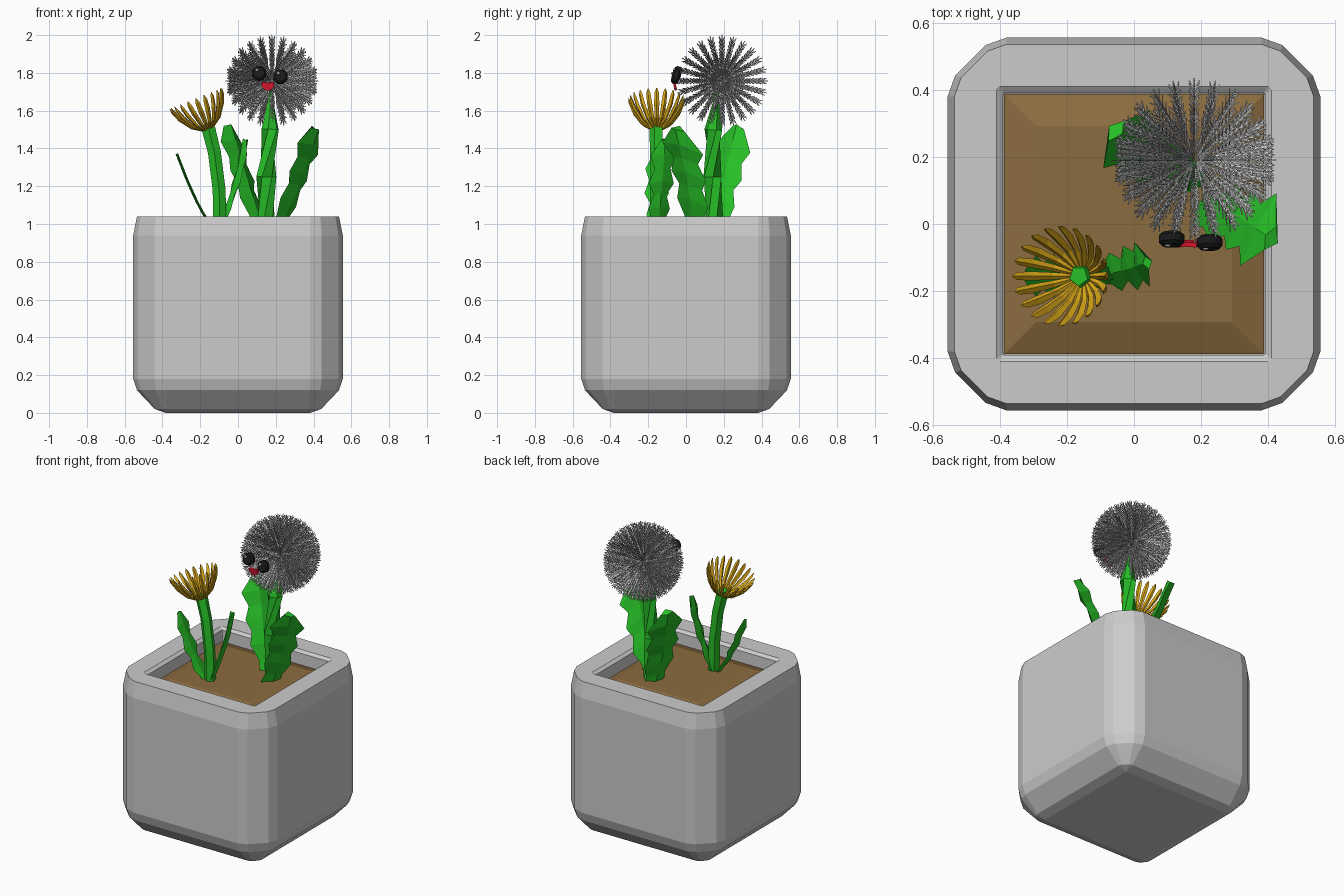
import bpy, bmesh
from math import sin, cos, pi, radians
from mathutils import Vector as V, Matrix

if "Cube" in bpy.data.objects:
    bpy.data.objects.remove(bpy.data.objects["Cube"])


def mat(name, r, g, b):
    m = bpy.data.materials.new(name)
    m.diffuse_color = (r, g, b, 1)
    m.use_nodes = True
    m.node_tree.nodes["Principled BSDF"].inputs["Base Color"].default_value = m.diffuse_color
    return m


GREEN = mat("leaf_green", 0.02, 0.52, 0.02)
YELLOW = mat("petal_yellow", 0.75, 0.42, 0.01)
SOIL = mat("soil_brown", 0.26, 0.15, 0.05)
BLACK = mat("eye_black", 0.01, 0.01, 0.01)
WHITE = mat("glint_white", 1, 1, 1)
RED = mat("mouth_red", 0.8, 0.01, 0.03)


def finish(bm, name, material=None):
    bmesh.ops.remove_doubles(bm, verts=bm.verts, dist=1e-4)
    bmesh.ops.recalc_face_normals(bm, faces=bm.faces)
    me = bpy.data.meshes.new(name)
    bm.to_mesh(me)
    bm.free()
    ob = bpy.data.objects.new(name, me)
    bpy.context.collection.objects.link(ob)
    if material:
        me.materials.append(material)
    return ob


def loft(bm, rings, caps=(True, True)):
    rows = [[bm.verts.new(p) for p in ring] for ring in rings]
    n = len(rows[0])
    for a, b in zip(rows, rows[1:]):
        for i in range(n):
            bm.faces.new((a[i], a[(i + 1) % n], b[(i + 1) % n], b[i]))
    if caps[0]:
        bm.faces.new(rows[0][::-1])
    if caps[1]:
        bm.faces.new(rows[-1])


def square_ring(core, e, z):
    """Square of half-size core, grown by e with a three-segment corner."""
    pts = []
    for k in range(4):
        for a, b in ((1, 0), (.87, .36), (.36, .87), (0, 1)):
            p = V((core + e * a, core + e * b, z))
            pts.append(Matrix.Rotation(k * pi / 2, 3, 'Z') @ p)
    return pts


def tube(bm, path, radii, sides):
    """Polygonal tube along a path."""
    path = [V(p) for p in path]
    rings = []
    for i, (p, r) in enumerate(zip(path, radii)):
        d = (path[min(i + 1, len(path) - 1)] - path[max(i - 1, 0)]).normalized()
        q = d.to_track_quat('Z', 'Y')
        rings.append([p + q @ V((r * cos(2 * pi * k / sides), r * sin(2 * pi * k / sides), 0))
                      for k in range(sides)])
    loft(bm, rings)


# pot: rounded block with a recessed square opening
bm = bmesh.new()
prof = [(.38, .001, 0), (.38, .06, .02), (.38, .155, .12), (.38, .175, .18), (.38, .175, .94),
        (.38, .155, 1.04), (.4, .01, 1.04), (.385, .005, 1.025), (.385, .003, .9)]
loft(bm, [square_ring(*p) for p in prof])
finish(bm, "pot")

# soil: shallow mound
bm = bmesh.new()
loft(bm, [square_ring(.385, .002, .91), square_ring(.385, .002, .95), square_ring(.29, .002, .985)])
finish(bm, "soil", SOIL)

# stems
bm = bmesh.new()
tube(bm, [(.15, .155, .95), (.15, .14, 1.25), (.17, .145, 1.5), (.172, .165, 1.7)],
     [.053, .053, .048, .006], 6)
finish(bm, "seed_head_stem", GREEN)
bm = bmesh.new()
tube(bm, [(-.095, -.155, .95), (-.1, -.155, 1.18), (-.125, -.155, 1.38), (-.155, -.155, 1.5),
          (-.165, -.155, 1.53)], [.036, .036, .036, .038, .03], 5)
finish(bm, "flower_stem", GREEN)


# leaves: toothed blades with a diamond section
def leaf(name, path, across, widths, thick):
    path = [V(p) for p in path]
    across = V(across).normalized()
    n = len(widths)
    rings = []
    for i, w in enumerate(widths):
        t = i / (n - 1) * (len(path) - 1)
        k = min(int(t), len(path) - 2)
        p = path[k].lerp(path[k + 1], t - k)
        d = path[k + 1] - path[k]
        nrm = across.cross(d).normalized() * thick
        droop = d.normalized() * (w * .3)
        rings.append([p + across * w - droop, p + nrm, p - across * w - droop, p - nrm])
    bm = bmesh.new()
    loft(bm, rings)
    finish(bm, name, GREEN)


leaf("leaf_right", [(.2, .05, .96), (.29, .03, 1.17), (.345, 0, 1.33), (.41, -.045, 1.51)],
     (.1, .2, -.06), [.07, .06, .095, .07, .105, .075, .125, .04], .024)
leaf("leaf_back", [(.12, .17, .96), (.05, .19, 1.17), (.0, .235, 1.33), (-.055, .28, 1.52)],
     (.12, .15, -.05), [.07, .06, .095, .07, .105, .075, .115, .04], .024)
leaf("leaf_inner", [(-.1, -.15, .96), (-.04, -.14, 1.12), (.01, -.125, 1.28), (.04, -.115, 1.45)],
     (-.04, .12, 0), [.03, .035, .06, .035, .07, .045, .07, .02], .015)
leaf("leaf_left", [(-.12, -.155, .96), (-.2, -.155, 1.08), (-.265, -.155, 1.22), (-.325, -.155, 1.375)],
     (0, 1, 0), [.03, .03, .055, .035, .065, .04, .06, .02], .007)

# yellow flower: a tilted cup of slim pointed petals
bm = bmesh.new()
tilt = Matrix.Translation((-.157, -.155, 1.5)) @ Matrix.Rotation(radians(-22), 4, 'Y')
for k in range(20):
    rot = tilt @ Matrix.Rotation(2 * pi * k / 20, 4, 'Z')
    rings = []
    for r, z, w in ((.022, .0, .006), (.075, .04, .011), (.118, .105, .014), (.14, .155, .011), (.148, .178, .002)):
        rings.append([rot @ V(p) for p in ((r + w * .4, -w, z), (r + w * .8, 0, z - w * .4),
                                          (r + w * .4, w, z), (r - w * .4, 0, z + w * .4))])
    loft(bm, rings)
finish(bm, "flower_petals", YELLOW)

# seed head: feathered spokes on a latitude grid whose poles lie on x
C, R = V((.18, .19, 1.757)), .245


def spoke(bm, d):
    q = d.to_track_quat('Z', 'Y')
    if abs(d.x) < .999:
        u = (V((1, 0, 0)) - d * d.x).normalized()
    else:
        u = V((0, 1, 0))
    v = d.cross(u)
    tube(bm, [C + d * .02, C + d * R], [.0025, .0025], 3)
    for s in range(6):
        r0 = .1 + s * .022
        for k in range(4):
            side = (u if k % 2 else v) * (1 if k < 2 else -1)
            a = C + d * r0
            b = C + d * (r0 + .028) + side * (.011 + .001 * s)
            tube(bm, [a, b], [.003, .002], 3)


bm = bmesh.new()
dirs = [V((1, 0, 0)), V((-1, 0, 0))]
for i in range(1, 12):
    th = pi * i / 12
    for j in range(24):
        ph = 2 * pi * j / 24
        dirs.append(V((cos(th), sin(th) * cos(ph), sin(th) * sin(ph))))
for d in dirs:
    spoke(bm, d)
me_head = finish(bm, "seed_head")


# face: bevelled disc eyes with glints, and a half-round mouth
def disc(name, centre, normal, outline, material):
    q = V(normal).normalized().to_track_quat('Z', 'Y')
    bm = bmesh.new()
    loft(bm, [[V(centre) + q @ V((x * s, y * s, h)) for x, y in pts]
              for pts, s, h in outline])
    return finish(bm, name, material)


def circle(r, n=20):
    return [(r * cos(2 * pi * k / n), r * sin(2 * pi * k / n)) for k in range(n)]


for side, e in (("left", V((.112, -.045, 1.797))), ("right", V((.225, -.055, 1.78)))):
    nrm = V((.02, -1, .22)).normalized()
    c = circle(.038)
    disc("eye_" + side, e, nrm, [(c, .75, -.02), (c, 1, -.011), (c, 1, .01), (c, .75, .02)], BLACK)
    g = circle(.009, 10)
    disc("glint_" + side, e + nrm * .02 + V((-.012, 0, .014)), nrm, [(g, 1, -.002), (g, .7, .003)], WHITE)

half = [(.034 * cos(a), .036 * sin(a) + .01) for a in [pi + pi * k / 10 for k in range(11)]]
half += [(.028, .019), (0, .014), (-.028, .019)]
disc("mouth", (.158, -.06, 1.733), (0, -1, -.2), [(half, 1, -.008), (half, 1, .006)], RED)
